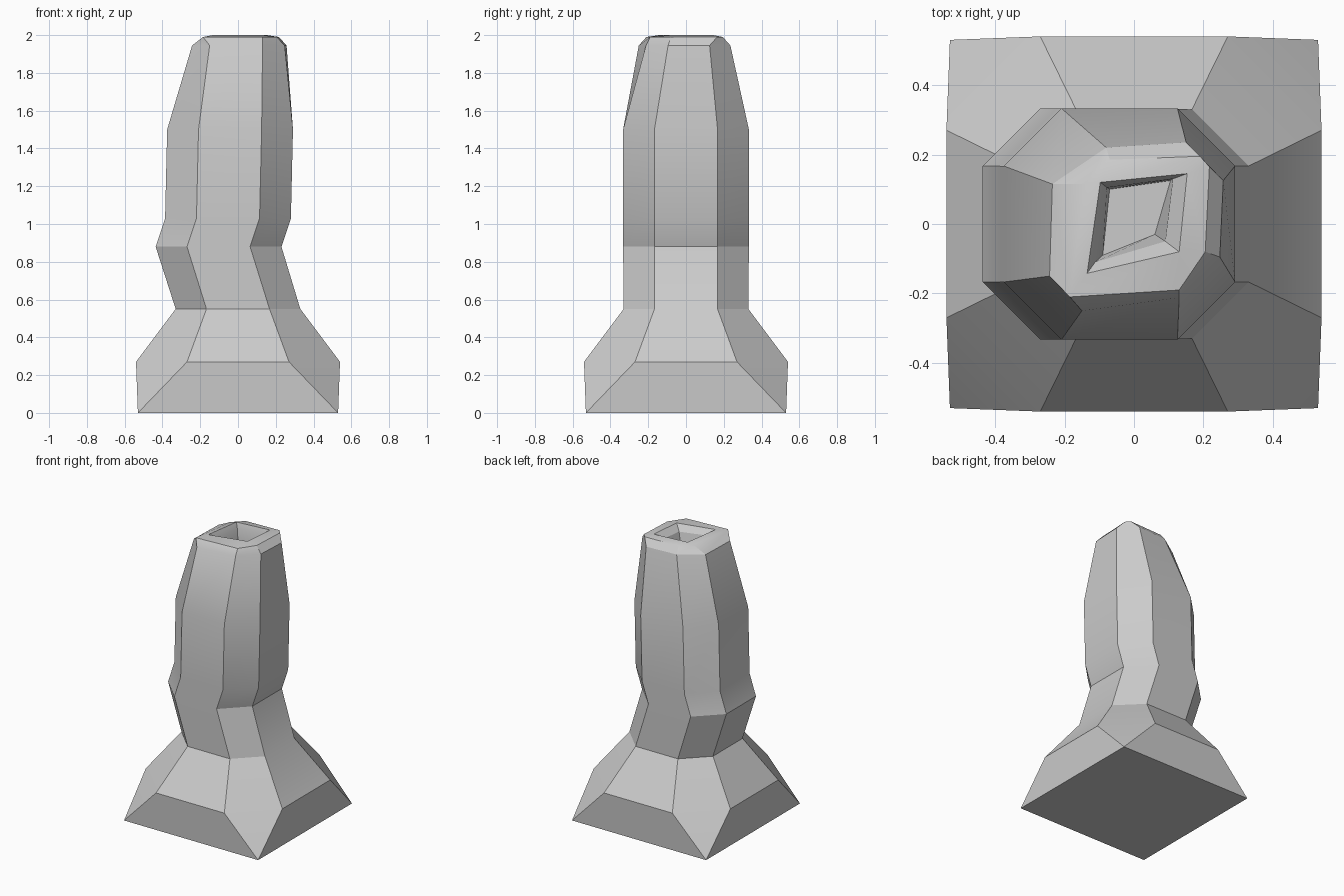
import bpy, bmesh, math

if "Cube" in bpy.data.objects:
    bpy.data.objects.remove(bpy.data.objects["Cube"])


def octagon(z, outer, inner, shift=0.0):
    """Eight-point ring, counter-clockwise from the right side's front point."""
    pts = [(outer, -inner), (outer, inner), (inner, outer), (-inner, outer),
           (-outer, inner), (-outer, -inner), (-inner, -outer), (inner, -outer)]
    return [(x + shift, y, z) for x, y in pts]


def at_height(z, pts):
    return [(x, y, z) for x, y in pts]


def quad_ring(z, fr, br, bl, fl):
    """Four-sided ring written as eight points, doubled at each corner."""
    return at_height(z, [fr, br, br, bl, bl, fl, fl, fr])


rings = [
    # flared square foot
    octagon(0.0, 0.53, 0.53),
    octagon(0.27, 0.54, 0.27),
    octagon(0.55, 0.33, 0.167),
    # crooked stem
    octagon(0.88, 0.333, 0.167, -0.103),
    octagon(1.03, 0.333, 0.167, -0.053),
    octagon(1.50, 0.333, 0.167, -0.042),
    # uneven shoulder and rim
    at_height(1.945, [(.247, -.095), (.257, .125), (.15, .235), (-.08, .22),
                      (-.235, .115), (-.243, -.15), (-.15, -.25), (.13, -.212)]),
    at_height(1.99, [(.205, -.08), (.217, .165), (.19, .195), (-.07, .185),
                     (-.14, .115), (-.185, -.21), (-.185, -.21), (.13, -.19)]),
    # skewed socket in the top
    quad_ring(2.0, (.13, -.08), (.153, .145), (-.097, .12), (-.135, -.142)),
    quad_ring(1.96, (.09, -.05), (.112, .13), (-.078, .105), (-.112, -.11)),
    quad_ring(1.87, (.06, -.03), (.105, .125), (-.07, .10), (-.09, -.09)),
]

bm = bmesh.new()
loops = [[bm.verts.new(p) for p in ring] for ring in rings]
for low, high in zip(loops, loops[1:]):
    for i in range(8):
        j = (i + 1) % 8
        bm.faces.new((low[i], low[j], high[j], high[i]))
bm.faces.new(loops[0][::-1])
bm.faces.new(loops[-1])
bmesh.ops.remove_doubles(bm, verts=bm.verts, dist=0.0005)
bmesh.ops.dissolve_degenerate(bm, edges=bm.edges, dist=0.0005)
bmesh.ops.recalc_face_normals(bm, faces=bm.faces)

mesh = bpy.data.meshes.new("crooked_post")
bm.to_mesh(mesh)
bm.free()
post = bpy.data.objects.new("crooked_post", mesh)
bpy.context.collection.objects.link(post)
bpy.context.view_layer.objects.active = post
post.select_set(True)
bpy.ops.object.shade_smooth_by_angle(angle=math.radians(25))
